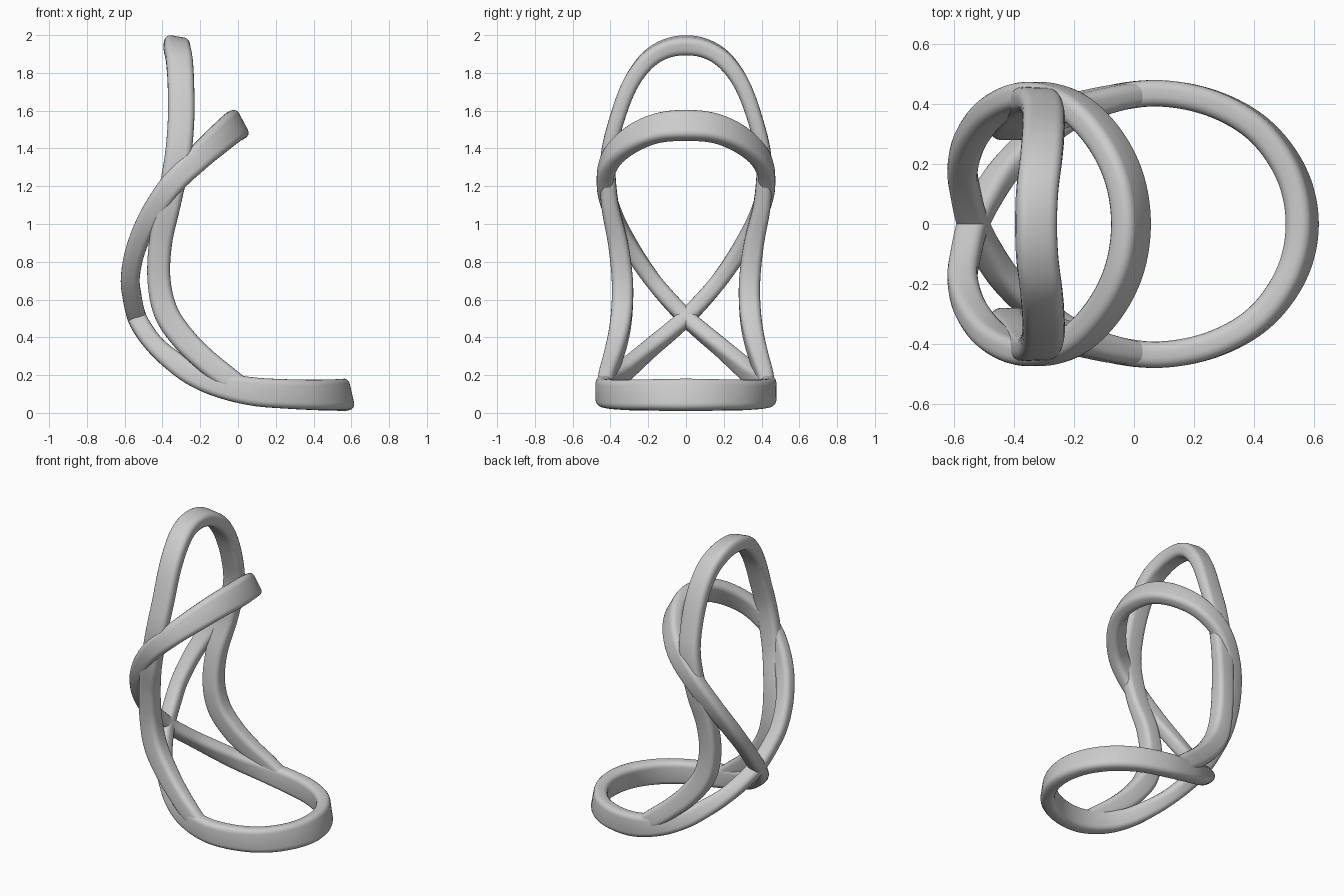
import bpy, bmesh, math
from mathutils import Vector

cube = bpy.data.objects.get("Cube")
if cube:
    bpy.data.objects.remove(cube, do_unlink=True)

grey = bpy.data.materials.new("plain grey")
grey.use_nodes = True
color = (0.6, 0.6, 0.6, 1)
grey.diffuse_color = color
grey.node_tree.nodes["Principled BSDF"].inputs["Base Color"].default_value = color


def catmull(a, b, c, d, t):
    return [0.5 * (2*q + (r - p)*t + (2*p - 5*q + 4*r - s)*t*t + (3*q - p - 3*r + s)*t**3)
            for p, q, r, s in zip(a, b, c, d)]


def smooth_path(points, closed, steps=8):
    """Interpolate position, band height, thickness and tilt together."""
    n, path = len(points), []
    for i in range(n if closed else n - 1):
        ids = [i - 1, i, i + 1, i + 2]
        quad = [points[k % n] if closed else points[min(max(k, 0), n - 1)] for k in ids]
        path += [catmull(*quad, s / steps) for s in range(steps)]
    if not closed:
        path.append(points[-1])
    return path


def rounded_section(height, thick, radius=0.032, seg=4):
    """Rounded rectangle as (along height, along thickness) pairs."""
    radius = min(radius, height * 0.45, thick * 0.45)
    ring = []
    for k, (su, sv) in enumerate([(1, 1), (-1, 1), (-1, -1), (1, -1)]):
        for j in range(seg + 1):
            a = (k + j / seg) * math.pi / 2
            ring.append((su * (height/2 - radius) + radius * math.cos(a),
                         sv * (thick/2 - radius) + radius * math.sin(a)))
    return ring


def sweep_band(name, points, closed):
    path = smooth_path(points, closed)
    n = len(path)
    bm = bmesh.new()
    rings = []
    for i, (x, y, z, height, thick, tilt) in enumerate(path):
        before = path[(i - 1) % n if closed else max(i - 1, 0)]
        after = path[(i + 1) % n if closed else min(i + 1, n - 1)]
        tangent = (Vector(after[:3]) - Vector(before[:3])).normalized()
        tall = Vector((math.cos(math.radians(tilt)), 0, math.sin(math.radians(tilt))))
        thin = tangent.cross(tall).normalized()
        tall = thin.cross(tangent)
        rings.append([bm.verts.new(Vector((x, y, z)) + tall * u + thin * v)
                      for u, v in rounded_section(height, thick)])
    m = len(rings[0])
    for i in range(n if closed else n - 1):
        a, b = rings[i], rings[(i + 1) % n]
        for j in range(m):
            k = (j + 1) % m
            bm.faces.new((a[j], a[k], b[k], b[j]))
    if not closed:
        bm.faces.new(rings[0])
        bm.faces.new(rings[-1])
    bmesh.ops.recalc_face_normals(bm, faces=bm.faces)
    mesh = bpy.data.meshes.new(name)
    bm.to_mesh(mesh)
    bm.free()
    mesh.materials.append(grey)
    obj = bpy.data.objects.new(name, mesh)
    bpy.context.collection.objects.link(obj)
    bpy.ops.object.select_all(action='DESELECT')
    obj.select_set(True)
    bpy.context.view_layer.objects.active = obj
    bpy.ops.object.shade_smooth_by_angle(angle=math.radians(40))
    return obj


def mirrored(points):
    return [(x, -y, *rest) for x, y, *rest in reversed(points)]


# Figure-eight band: base loop, crossing at the back, then the upper loop
lower_half = [
    (.525, .165, .095, .165, .088, 102), (.42, .31, .095, .16, .088, 98),
    (.265, .4, .1, .155, .088, 94), (.08, .435, .113, .15, .088, 88),
    (-.1, .41, .15, .135, .088, 75), (-.24, .345, .205, .12, .088, 62),
    (-.35, .26, .28, .11, .088, 48), (-.43, .18, .35, .1, .088, 36),
    (-.49, .09, .425, .1, .088, 24)]
crossing = (-.535, 0, .505, .1, .088, 13)
upper_half = [
    (-.56, -.1, .61, .1, .088, 5), (-.57, -.19, .72, .1, .088, -3),
    (-.54, -.29, .87, .105, .088, -18), (-.465, -.38, 1.04, .115, .088, -32),
    (-.35, -.428, 1.21, .125, .088, -42), (-.22, -.4, 1.34, .135, .088, -50),
    (-.11, -.3, 1.44, .15, .088, -56), (-.035, -.16, 1.505, .16, .088, -60)]
base_tip = (.56, 0, .095, .17, .088, 103)
upper_tip = (-.01, 0, 1.522, .165, .088, -62)
half = lower_half + [crossing] + upper_half
sweep_band("figure_eight_band", [base_tip] + half + [upper_tip] + mirrored(half), True)

# Tall arch: rises from the base loop, narrows at the waist, rounds over the top
arch_side = [
    (.05, .435, .12, .09, .075, 62), (-.06, .42, .19, .12, .085, 52),
    (-.18, .39, .285, .125, .095, 46), (-.29, .36, .395, .13, .105, 40),
    (-.38, .34, .53, .13, .112, 24), (-.418, .337, .7, .122, .112, 3),
    (-.41, .36, .9, .122, .105, -10), (-.365, .405, 1.12, .13, .09, -12),
    (-.32, .412, 1.35, .138, .08, -6), (-.302, .37, 1.54, .14, .08, -2),
    (-.302, .3, 1.73, .14, .085, 0), (-.31, .21, 1.86, .14, .09, -5),
    (-.322, .11, 1.926, .138, .093, -8)]
arch_top = (-.326, 0, 1.946, .136, .095, -10)
sweep_band("tall_arch", arch_side + [arch_top] + mirrored(arch_side), False)
